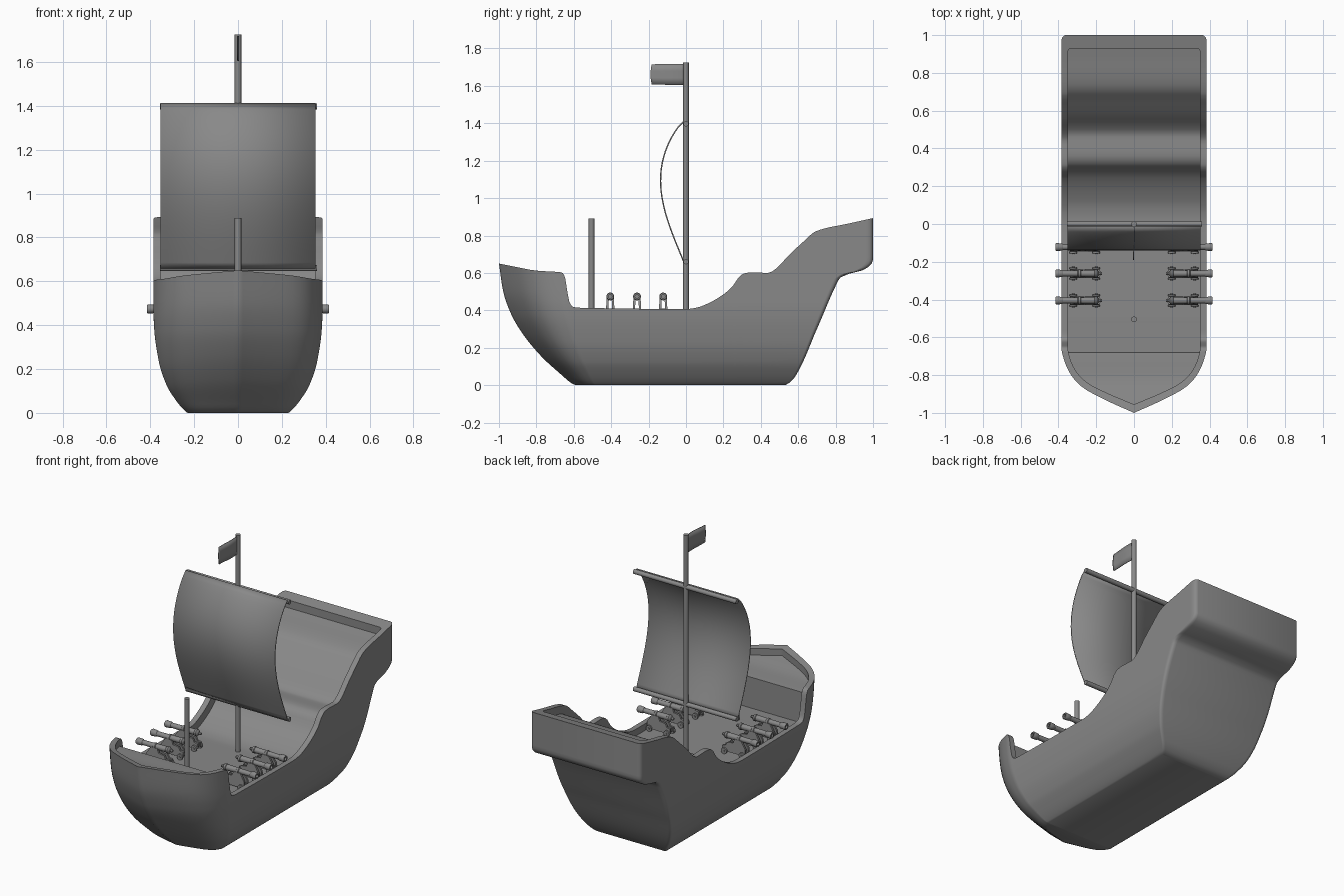
import bpy, bmesh, math
from mathutils import Vector, Matrix

if "Cube" in bpy.data.objects:
    bpy.data.objects.remove(bpy.data.objects["Cube"])

GREY = bpy.data.materials.new("dark_grey")
GREY.diffuse_color = (.25, .25, .25, 1)
GREY.use_nodes = True
GREY.node_tree.nodes["Principled BSDF"].inputs["Base Color"].default_value = GREY.diffuse_color


def interp(table, v):
    if v <= table[0][0]:
        return table[0][1]
    for (a, p), (b, q) in zip(table, table[1:]):
        if v <= b:
            return p + (q - p) * (v - a) / (b - a)
    return table[-1][1]


def smooth(table, v):
    # monotone cubic through the points, for soft hull lines
    if v <= table[0][0] or v >= table[-1][0]:
        return interp(table, v)
    d = [(q - p) / (b - a) for (a, p), (b, q) in zip(table, table[1:])]
    m = [d[0]] + [2 * s * t / (s + t) if s * t > 0 else 0 for s, t in zip(d, d[1:])] + [d[-1]]
    i = max(k for k in range(len(d)) if table[k][0] <= v)
    (a, p), (b, q) = table[i], table[i + 1]
    h = b - a
    t = (v - a) / h
    return (p * (1 + 2 * t) * (1 - t) ** 2 + q * t * t * (3 - 2 * t)
            + h * m[i] * t * (1 - t) ** 2 - h * m[i + 1] * t * t * (1 - t))


def finish(name, bm, angle=35):
    bmesh.ops.remove_doubles(bm, verts=bm.verts, dist=1e-5)
    bmesh.ops.recalc_face_normals(bm, faces=bm.faces)
    me = bpy.data.meshes.new(name)
    bm.to_mesh(me)
    bm.free()
    me.materials.append(GREY)
    ob = bpy.data.objects.new(name, me)
    bpy.context.collection.objects.link(ob)
    bpy.ops.object.select_all(action='DESELECT')
    ob.select_set(True)
    bpy.context.view_layer.objects.active = ob
    bpy.ops.object.shade_smooth_by_angle(angle=math.radians(angle))
    return ob


def add_cyl(bm, p, q, r, n=16):
    p, q = Vector(p), Vector(q)
    d = q - p
    m = Matrix.Translation((p + q) / 2) @ d.to_track_quat('Z', 'Y').to_matrix().to_4x4()
    bmesh.ops.create_cone(bm, cap_ends=True, segments=n, radius1=r, radius2=r,
                          depth=d.length, matrix=m)


def pole(name, p, q, r):
    bm = bmesh.new()
    add_cyl(bm, p, q, r, 20)
    return finish(name, bm)


def sheet(name, nu, nv, f, thick):
    # thin cloth surface from a function of (u, v)
    bm = bmesh.new()
    g = [[bm.verts.new(f(i / nu, j / nv)) for j in range(nv + 1)] for i in range(nu + 1)]
    for i in range(nu):
        for j in range(nv):
            bm.faces.new((g[i][j], g[i + 1][j], g[i + 1][j + 1], g[i][j + 1]))
    ob = finish(name, bm)
    s = ob.modifiers.new("thickness", 'SOLIDIFY')
    s.thickness, s.offset = thick, 0
    return ob


# Hull curves: rail height, plan half width, section half width, stem and stern lines
SHEER = [(-1, .65), (-.9, .63), (-.8, .612), (-.665, .603), (-.65, .585), (-.625, .45),
         (-.61, .422), (-.58, .414), (0, .407), (.06, .415), (.12, .438), (.2, .485),
         (.25, .53), (.28, .575), (.31, .597), (.35, .603), (.44, .6), (.48, .622),
         (.55, .695), (.62, .76), (.69, .82), (.75, .84), (.85, .86), (1, .893)]
PLAN = [(-1, 0), (-.93, .155), (-.87, .265), (-.83, .31), (-.78, .345), (-.72, .37),
        (-.65, .385), (.965, .385), (.985, .381), (.996, .372), (1, .362)]
WIDTH = [(0, .23), (.012, .245), (.06, .285), (.125, .325), (.23, .36), (.38, .382), (.45, .385), (1, .385)]
STEM = [(0, -.59), (.012, -.615), (.05, -.66), (.15, -.77), (.27, -.87), (.38, -.935),
        (.5, -.977), (.65, -1)]
STERN = [(0, .53), (.012, .552), (.04, .58), (.3, .7), (.53, .8), (.575, .825), (.59, .85),
         (.605, .92), (.625, .965), (.645, .99), (.67, 1), (.9, 1)]
INNER_Y = [(-1, -.955), (-.7, -.7), (.85, .85), (1, .93)]


def deck(y):
    if y < -.5:
        return smooth(SHEER, min(y, -.68)) - .042 if y < -.679 else .37
    return smooth(SHEER, y - .03) - .042


def section(y, levels=48):
    # right half from keel up to rail, over the rail and down to the deck
    zt, half = smooth(SHEER, y), smooth(PLAN, y)
    bow = min(1, max(0, (-.4 - y) / .6))
    aft = min(1, max(0, (y - .4) / .6))
    pts = []
    for s in sorted([k / levels for k in range(levels + 1)] + [.012]):
        z = s * zt
        yy = (y + bow * (smooth(STEM, z) - smooth(STEM, zt))
              + aft * (smooth(STERN, z) - smooth(STERN, zt)))
        pts.append((half * smooth(WIDTH, z) / .385, yy, z))
    yi, xi = interp(INNER_Y, y), half * .91
    return pts + [(xi, yi, smooth(SHEER, yi)), (xi, yi, deck(yi))]


# Hull with rail and stepped deck
stations = sorted(set([round(-1 + .02 * i, 3) for i in range(101)] +
                      [-.99, -.97, -.68, -.678, -.67, -.65, -.645, -.635, -.625,
                       -.61, .25, .31, .69, .965, .973, .985, .991, .996, .9985]))
bm = bmesh.new()
rings = []
for y in stations:
    right = section(y)
    rings.append([bm.verts.new(p) for p in right + [(-a, b, c) for a, b, c in reversed(right)]])
n = len(rings[0])
for a, b in zip(rings, rings[1:]):
    for k in range(n):
        bm.faces.new((a[k], a[(k + 1) % n], b[(k + 1) % n], b[k]))
t = rings[-1]
for k in range(n // 2 - 1):
    bm.faces.new((t[k], t[k + 1], t[n - 2 - k], t[n - 1 - k]))
bmesh.ops.remove_doubles(bm, verts=bm.verts, dist=1e-5)
bmesh.ops.dissolve_degenerate(bm, edges=bm.edges, dist=1e-6)
finish("hull", bm, 55)

# Masts and yards
pole("main_mast", (0, 0, .355), (0, 0, 1.725), .015)
pole("fore_mast", (0, -.505, .355), (0, -.505, .89), .015)
pole("upper_yard", (-.355, 0, 1.397), (.36, 0, 1.397), .014)
pole("lower_yard", (-.355, 0, .66), (.36, 0, .66), .014)

# Billowing sail and flag
sheet("sail", 2, 28, lambda u, v: (-.353 + .706 * u, -.012 - .124 * math.sin(math.pi * v ** .8),
                                   1.41 - .75 * v), .007)
sheet("flag", 12, 3, lambda u, v: (.003 * math.sin(u * 5), -.01 - .18 * u + .006 * (2 * v - 1) ** 2 * u,
                                   1.605 + .113 * v - .003 * u * u * (2 * v - 1)), .004)

# Cannon: lathed barrel, two cheeks, two axles, four wheels
BARREL = [(.168, 0), (.17, .007), (.178, .01), (.186, .007), (.19, .016), (.195, .021),
          (.207, .021), (.21, .018), (.28, .017), (.283, .02), (.295, .02), (.298, .016),
          (.375, .015), (.38, .019), (.41, .021), (.416, .018), (.416, .01), (.37, .01), (.37, 0)]


def cannon_mesh():
    bm = bmesh.new()
    vs = [bm.verts.new((x, 0, .474 + r)) for x, r in BARREL]
    es = [bm.edges.new(p) for p in zip(vs, vs[1:])]
    bmesh.ops.spin(bm, geom=vs + es, cent=(0, 0, .474), axis=(1, 0, 0),
                   angle=2 * math.pi, steps=16, use_duplicate=False)
    side = [(.182, .383), (.34, .383), (.34, .425), (.31, .47), (.265, .47), (.255, .445),
            (.215, .44), (.205, .42), (.182, .415)]
    for s in (-1, 1):
        # cheeks lean inwards towards the top
        inner, outer = ([bm.verts.new((x, s * (w - (z - .383) * .06), z)) for x, z in side]
                        for w in (.012, .024))
        bm.faces.new(inner)
        bm.faces.new(outer)
        for k in range(len(side)):
            bm.faces.new((inner[k - 1], inner[k], outer[k], outer[k - 1]))
        for x in (.2, .322):
            add_cyl(bm, (x, s * .024, .386), (x, s * .033, .386), .019)
    for x in (.2, .322):
        add_cyl(bm, (x, -.036, .386), (x, .036, .386), .006, 10)
    bmesh.ops.create_cube(bm, size=1, matrix=Matrix.Translation((.26, 0, .4)) @
                          Matrix.Diagonal((.14, .026, .02, 1)))
    return bm


master = finish("cannon", cannon_mesh())
master.location.y = -.122
for y in (-.122, -.262, -.405):
    for turn in (0, math.pi):
        if y == -.122 and turn == 0:
            continue
        c = master.copy()
        c.name = "cannon_copy"
        c.location.y, c.rotation_euler.z = y, turn
        bpy.context.collection.objects.link(c)
